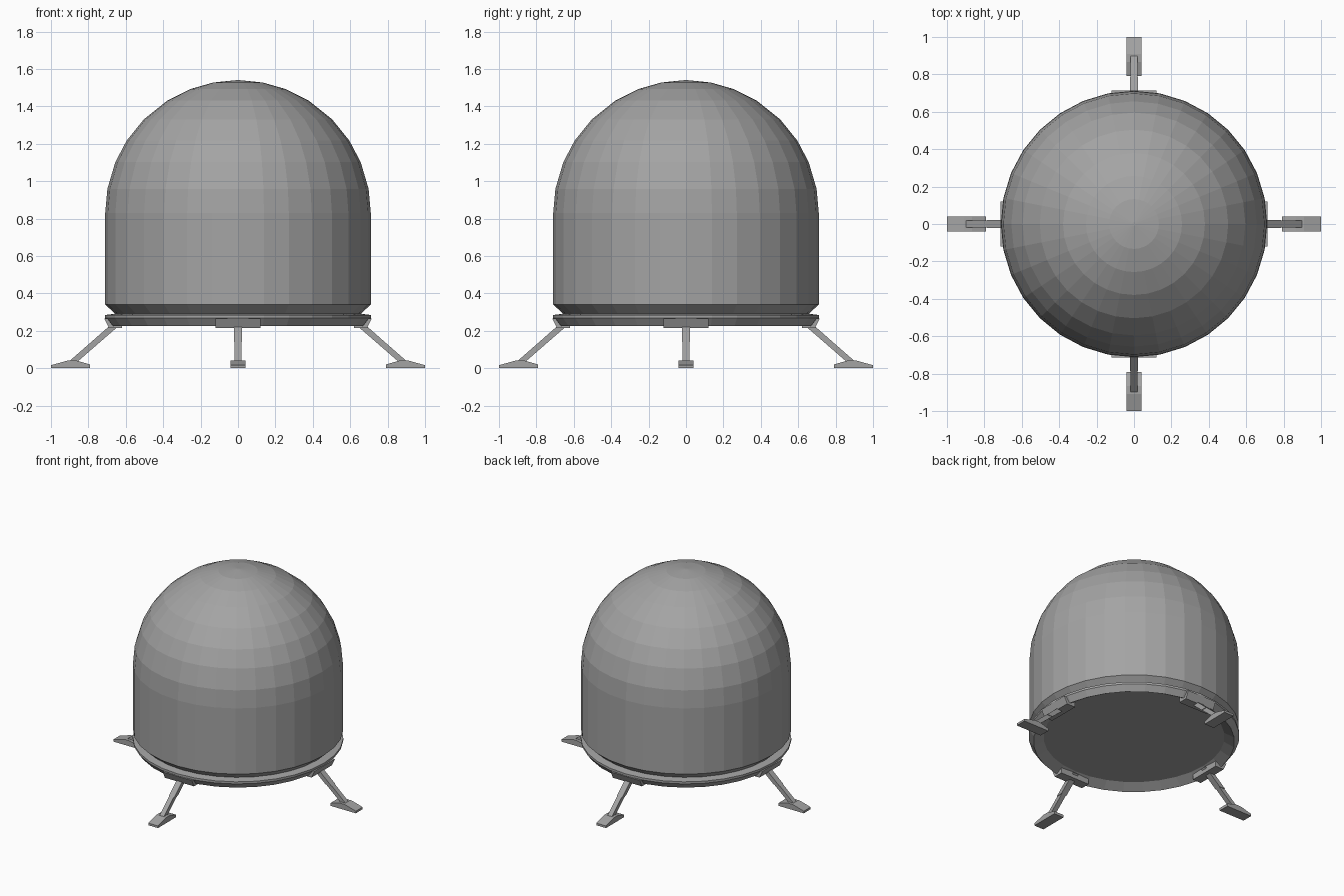
import bpy, bmesh
from math import sin, cos, pi, radians
from mathutils import Matrix

if "Cube" in bpy.data.objects:
    bpy.data.objects.remove(bpy.data.objects["Cube"])

SIDES = 32
DARK_GREY = bpy.data.materials.new("dark_grey")
DARK_GREY.diffuse_color = (0.37, 0.37, 0.37, 1)
DARK_GREY.use_nodes = True
DARK_GREY.node_tree.nodes["Principled BSDF"].inputs["Base Color"].default_value = DARK_GREY.diffuse_color


def make_object(name, bm):
    bmesh.ops.recalc_face_normals(bm, faces=bm.faces[:])
    mesh = bpy.data.meshes.new(name)
    bm.to_mesh(mesh)
    bm.free()
    mesh.materials.append(DARK_GREY)
    obj = bpy.data.objects.new(name, mesh)
    bpy.context.collection.objects.link(obj)
    return obj


def lathe(name, profile):
    """Revolve (radius, z) points about z and close both ends."""
    bm = bmesh.new()
    rings = [[bm.verts.new((r * cos(2 * pi * i / SIDES), r * sin(2 * pi * i / SIDES), z))
              for i in range(SIDES)] for r, z in profile]
    for a, b in zip(rings, rings[1:]):
        for i in range(SIDES):
            j = (i + 1) % SIDES
            bm.faces.new((a[i], a[j], b[j], b[i]))
    bm.faces.new(rings[0])
    bm.faces.new(rings[-1])
    return make_object(name, bm)


def radial_part(name, profile, width, angle):
    """Extrude an (outward, z) profile sideways, then turn it about z."""
    bm = bmesh.new()
    left, right = [[bm.verts.new((r, s * width / 2, z)) for r, z in profile] for s in (-1, 1)]
    bm.faces.new(left)
    bm.faces.new(right)
    n = len(profile)
    for i in range(n):
        j = (i + 1) % n
        bm.faces.new((left[i], left[j], right[j], right[i]))
    bm.transform(Matrix.Rotation(angle, 4, 'Z'))
    return make_object(name, bm)


# Domed body: tapered base, straight wall, hemisphere
R, DOME_Z = 0.71, 0.83
dome = [(R * cos(radians(a)), DOME_Z + R * sin(radians(a)))
        for a in (0, 10.5, 22.5, 33, 44.8, 57.7, 68.8, 79.2)]
lathe("dome_body", [(0.655, 0.29), (R, 0.34)] + dome + [(0.01, 1.54)])

# Base flange with chamfered lip and recessed floor
lathe("base_flange", [(0.655, 0.292), (0.712, 0.284), (0.712, 0.268),
                      (0.68, 0.226), (0.612, 0.265)])

# Four identical landing legs
BRACKET = [(0.715, 0.267), (0.69, 0.214), (0.62, 0.214), (0.62, 0.267)]
STRUT_TOP = [(0.61, 0.25), (0.66, 0.25), (0.785, 0.14), (0.737, 0.14)]
STRUT_LOW = [(0.737, 0.14), (0.785, 0.14), (0.905, 0.035), (0.858, 0.035)]
FOOT = [(0.79, 0), (1.0, 0), (1.0, 0.016), (0.91, 0.041), (0.865, 0.041), (0.79, 0.02)]
for k, side in enumerate(("right", "back", "left", "front")):
    a = k * pi / 2
    radial_part(side + "_leg_bracket", BRACKET, 0.24, a)
    radial_part(side + "_leg_upper_strut", STRUT_TOP, 0.045, a)
    radial_part(side + "_leg_lower_strut", STRUT_LOW, 0.036, a)
    radial_part(side + "_foot_pad", FOOT, 0.08, a)
